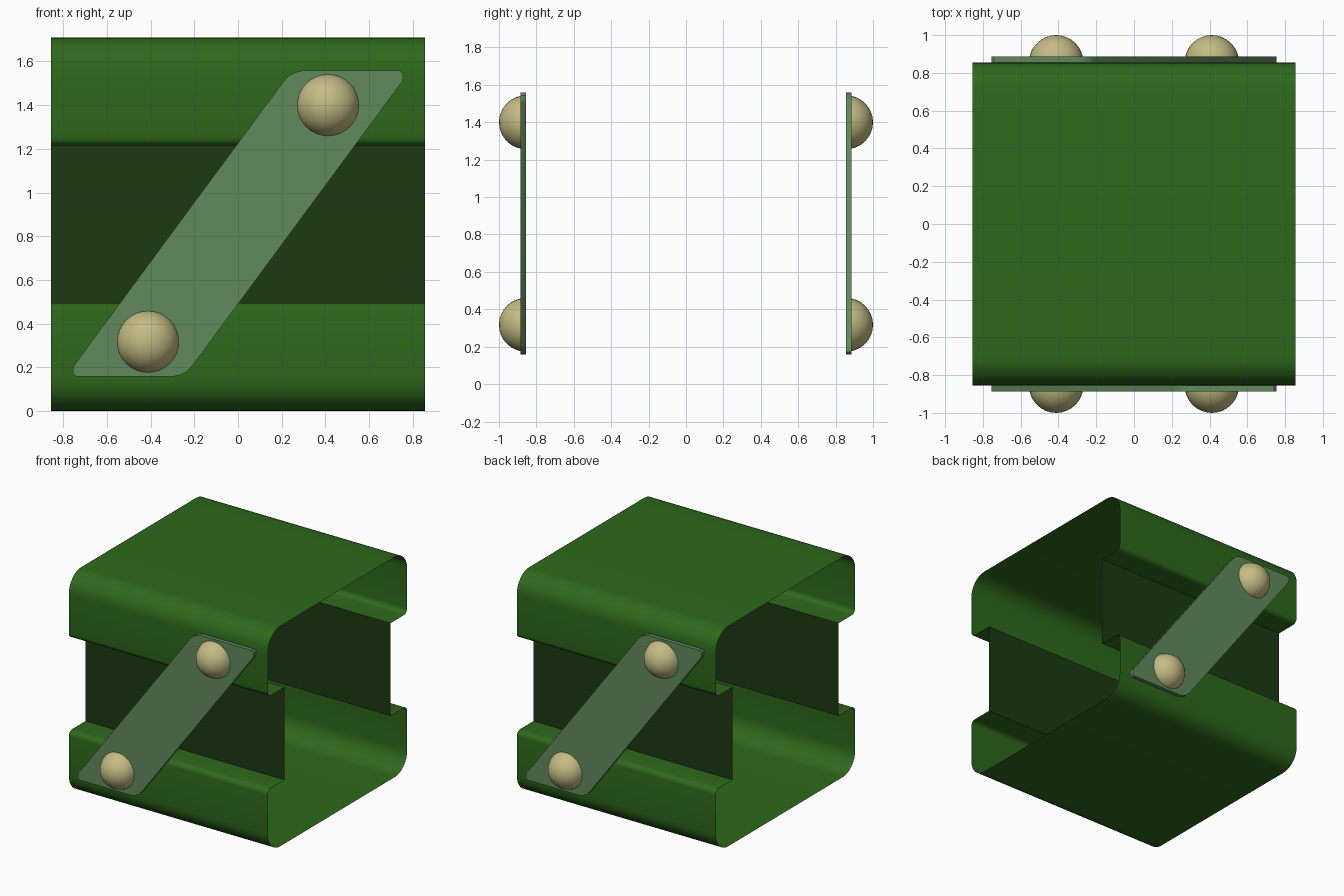
import bpy, bmesh, math

if "Cube" in bpy.data.objects:
    bpy.data.objects.remove(bpy.data.objects["Cube"])

H = 0.855          # half size of the shell
LIP = 0.495        # height of the channel lip
RECESS = 0.65      # y of the recessed side panels


def material(name, color):
    m = bpy.data.materials.new(name)
    m.diffuse_color = (*color, 1)
    m.use_nodes = True
    m.node_tree.nodes["Principled BSDF"].inputs["Base Color"].default_value = m.diffuse_color
    return m


green = material("green", (0.027, 0.14, 0.011))
dark = material("dark_green", (0.0116, 0.042, 0.006))
pale = material("pale_green", (0.115, 0.254, 0.107))
cream = material("cream", (0.55, 0.5, 0.23))


def finish(name, bm, mat, angle=40):
    me = bpy.data.meshes.new(name)
    bm.to_mesh(me)
    bm.free()
    ob = bpy.data.objects.new(name, me)
    bpy.context.collection.objects.link(ob)
    me.materials.append(mat)
    bpy.ops.object.select_all(action='DESELECT')
    bpy.context.view_layer.objects.active = ob
    ob.select_set(True)
    bpy.ops.object.shade_smooth_by_angle(angle=math.radians(angle))
    return ob


def arc(cy, cz, r, a0, a1, n=8):
    return [(cy + r * math.cos(math.radians(a0 + (a1 - a0) * i / n)),
             cz + r * math.sin(math.radians(a0 + (a1 - a0) * i / n))) for i in range(n + 1)]


def sheet(name, profile, mat):
    """Thin sheet: a y-z profile swept along x."""
    bm = bmesh.new()
    rows = [[bm.verts.new((x, y, z)) for y, z in profile] for x in (-H, H)]
    for i in range(len(profile) - 1):
        bm.faces.new((rows[0][i], rows[0][i + 1], rows[1][i + 1], rows[1][i]))
    return finish(name, bm, mat)


# Lower and upper channels with rounded corners and inward lips
r, s = 0.15, 0.04
left = [(-RECESS, LIP)] + arc(-H + s, LIP - s, s, 90, 180, 5) + arc(-H + r, r, r, 180, 270)
lower = left + [(-y, z) for y, z in reversed(left)]
sheet("lower_channel", lower, green)
sheet("upper_channel", [(-y, 2 * H - z) for y, z in lower], green)

# Recessed side panels
sheet("front_panel", [(-RECESS, 2 * H - LIP), (-RECESS, LIP)], dark)
sheet("back_panel", [(RECESS, LIP), (RECESS, 2 * H - LIP)], dark)

# Diagonal strap outline: half of it, the rest is its point reflection
half = [(-0.75, 0.21), (-0.755, 0.195), (-0.755, 0.172), (-0.74, 0.157),
        (-0.3, 0.157), (-0.265, 0.165), (-0.235, 0.18), (-0.205, 0.212)]
outline = half + [(-x, 2 * H + 0.006 - z) for x, z in half]


def strap(name, turn):
    bm = bmesh.new()
    f = bm.faces.new([bm.verts.new((x, -0.856, z)) for x, z in outline])
    ext = bmesh.ops.extrude_face_region(bm, geom=[f])
    verts = [v for v in ext["geom"] if isinstance(v, bmesh.types.BMVert)]
    bmesh.ops.translate(bm, verts=verts, vec=(0, -0.03, 0))
    bmesh.ops.recalc_face_normals(bm, faces=bm.faces)
    finish(name, bm, pale, 35).rotation_euler.z = turn


def knob(name, x, z, turn):
    """Half-round rivet head facing outward."""
    bm = bmesh.new()
    bmesh.ops.create_uvsphere(bm, u_segments=32, v_segments=16, radius=0.144)
    bmesh.ops.delete(bm, geom=[v for v in bm.verts if v.co.z < -0.001], context='VERTS')
    for v in bm.verts:
        v.co = (v.co.x + x, -v.co.z - 0.856, v.co.y + z)
    finish(name, bm, cream).rotation_euler.z = turn


# Straps and rivets on the front, repeated half a turn round on the back
for side, turn in (("front", 0), ("back", math.pi)):
    strap(side + "_strap", turn)
    knob(side + "_lower_rivet", -0.412, 0.317, turn)
    knob(side + "_upper_rivet", 0.412, 1.40, turn)
